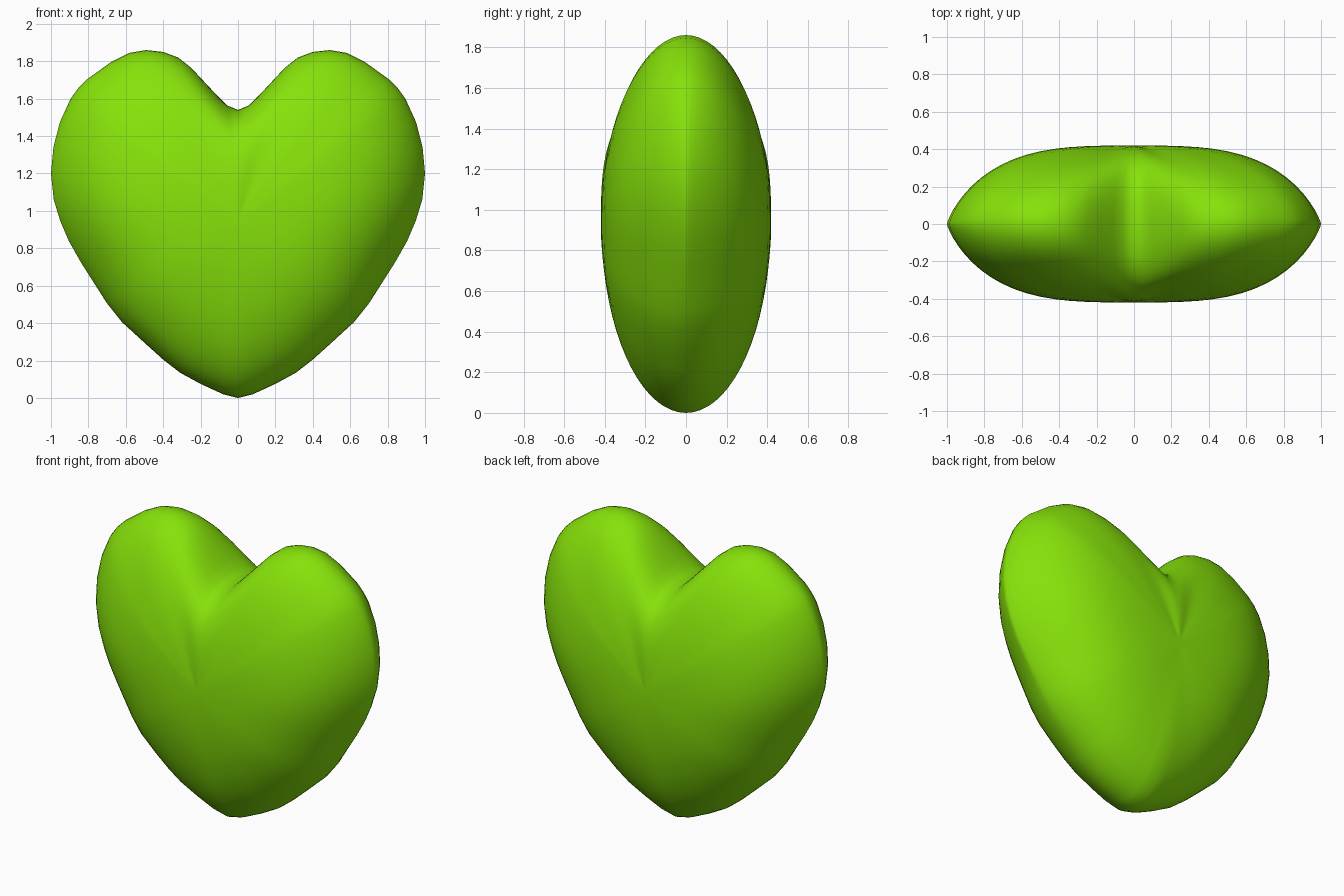
import bpy, bmesh, math

if "Cube" in bpy.data.objects:
    bpy.data.objects.remove(bpy.data.objects["Cube"])

# Right half of the front outline (x, z), from the tip round to the cleft
half = [(0, 0), (.08, .02), (.2, .075), (.31, .135), (.4, .205), (.5, .295), (.62, .405),
        (.7, .505), (.77, .615), (.84, .725), (.905, .84), (.95, .945), (.985, 1.06), (1, 1.2),
        (.987, 1.34), (.952, 1.475), (.895, 1.6), (.855, 1.655), (.805, 1.705), (.68, 1.795),
        (.58, 1.845), (.49, 1.86), (.4, 1.85), (.32, 1.82), (.25, 1.765), (.18, 1.69),
        (.11, 1.615), (.06, 1.565), (0, 1.54)]
outline = half + [(-x, z) for x, z in half[-2:0:-1]]
CZ, DEPTH, RINGS = 0.95, 0.42, 18


def surface_point(s, x, z, sign):
    """Point at fraction s from the centre to the rim point (x, z)."""
    dz = z - CZ
    side = (x / math.hypot(x, dz)) ** 2
    cleft = math.exp(-(x / .2) ** 2) if dz > 0 else 0
    q = 1.6 + 2.2 * side ** 1.5 + 1.1 * cleft if dz > 0 else 2 + 1.8 * side
    a = .5 + .35 * side ** 3
    y = DEPTH * max(0, 1 - s ** q) ** a
    grow = s * (1 + .5 * cleft * (1 - s))       # the cleft fades towards the middle
    return x * s, sign * y, CZ + dz * grow


# Pillow surface: shrinking copies of the outline rise to the front and back centres
bm = bmesh.new()
rim = [bm.verts.new((x, 0, z)) for x, z in outline]
n = len(rim)
for sign in (-1, 1):
    prev = rim
    for i in range(RINGS - 1, 0, -1):
        s = math.sin(math.pi / 2 * i / RINGS)
        ring = [bm.verts.new(surface_point(s, x, z, sign)) for x, z in outline]
        for k in range(n):
            bm.faces.new((prev[k], prev[(k + 1) % n], ring[(k + 1) % n], ring[k]))
        prev = ring
    centre = bm.verts.new((0, sign * DEPTH, CZ))
    for k in range(n):
        bm.faces.new((prev[k], prev[(k + 1) % n], centre))

# Soften the pole and the keel below the cleft
inner = [v for v in bm.verts if abs(v.co.y) > .2]
for _ in range(6):
    bmesh.ops.smooth_vert(bm, verts=inner, factor=.4, use_axis_y=True)
bmesh.ops.recalc_face_normals(bm, faces=bm.faces)
for f in bm.faces:
    f.smooth = True

mesh = bpy.data.meshes.new("heart")
bm.to_mesh(mesh)
bm.free()
heart = bpy.data.objects.new("heart", mesh)
bpy.context.collection.objects.link(heart)

# Bright green
green = bpy.data.materials.new("green")
green.diffuse_color = (0.24, 0.76, 0.003, 1)
green.use_nodes = True
green.node_tree.nodes["Principled BSDF"].inputs["Base Color"].default_value = green.diffuse_color
mesh.materials.append(green)
